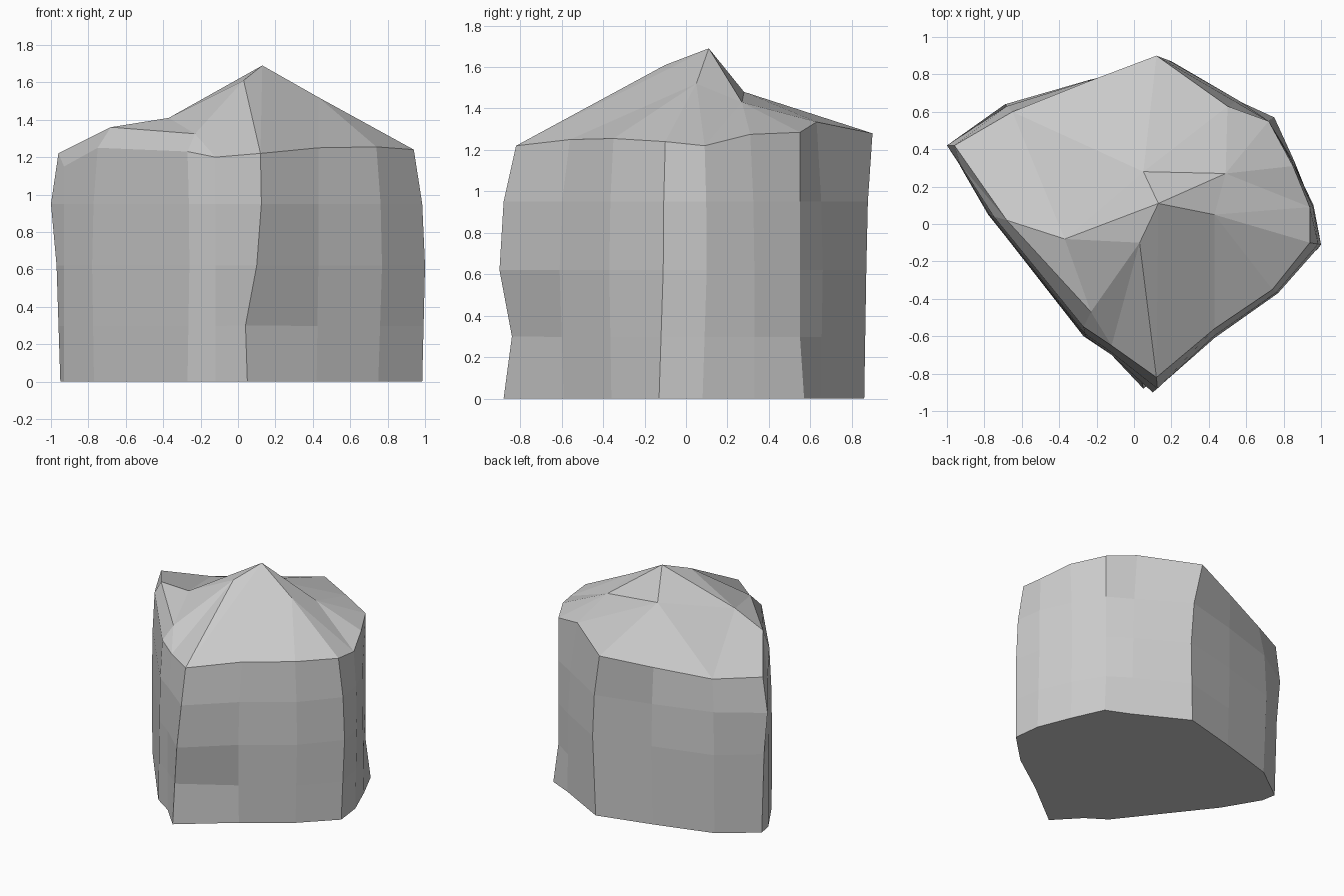
import bpy, bmesh
from mathutils import Vector

if "Cube" in bpy.data.objects:
    bpy.data.objects.remove(bpy.data.objects["Cube"])

# Outline columns, counter-clockwise from the front corner
base = [(.05, -.88), (.42, -.59), (.75, -.36), (.985, -.13), (.96, .08), (.86, .33),
        (.75, .57), (.57, .65), (.18, .86), (-.24, .75), (-.68, .62), (-.95, .42),
        (-.93, .31), (-.77, .04), (-.27, -.6), (-.12, -.7)]
belt = [(.10, -.9), (.43, -.61), (.77, -.37), (1.0, -.11), (.96, .1), (.85, .33),
        (.72, .55), (.56, .66), (.2, .87), (-.24, .77), (-.69, .64), (-.97, .42),
        (-.93, .31), (-.78, .05), (-.26, -.6), (-.12, -.7)]
rim = [(.12, -.82, 1.22), (.43, -.56, 1.25), (.74, -.35, 1.255), (.94, -.1, 1.24),
       (.94, .09, 1.22), (.85, .31, 1.275), (.72, .55, 1.285), (.5, .63, 1.335),
       (.12, .9, 1.28), (-.25, .76, 1.235), (-.65, .6, 1.19), (-.96, .42, 1.22),
       (-.93, .32, 1.15), (-.75, .04, 1.25), (-.27, -.55, 1.23), (-.12, -.65, 1.2)]
n = len(rim)

low = [Vector((*p, 0)) for p in base]
mid = [Vector((*p, .62)) for p in belt]
top = [Vector(p) for p in rim]
waist = [a.lerp(b, .48) for a, b in zip(low, mid)]
shoulder = [a.lerp(b, .25) for a, b in zip(mid, top)]
for p in shoulder:
    p.z = .95
# Uneven corners
waist[0] = Vector((.04, -.84, .3))
waist[6].xy = (.72, .55)
shoulder[0] = Vector((.125, -.88, .95))
shoulder[11].x = -1.0

bm = bmesh.new()
rings = [[bm.verts.new(p) for p in ring] for ring in (low, waist, mid, shoulder, top)]
bm.faces.new(rings[0][::-1])

# Side walls
for a, b in zip(rings, rings[1:]):
    for i in range(n):
        j = (i + 1) % n
        bm.faces.new((a[i], a[j], b[j], b[i]))

# Peaked top: peak P, ridge points, and the raised left lip A-C
v = dict(enumerate(rings[-1]))
for name, p in {"P": (.13, .11, 1.69), "F": (.03, -.1, 1.61), "R": (.43, .05, 1.52),
                "B": (.05, .28, 1.48), "L": (-.37, -.08, 1.41), "Q": (.49, .27, 1.43),
                "A": (-.68, .02, 1.36), "C": (-.23, -.47, 1.325)}.items():
    v[name] = bm.verts.new(p)
for f in [("P", "F", 0), ("P", 0, 1, "R"), ("R", 1, 2), ("R", 2, 3), ("R", 3, 4),
          ("P", "R", "Q"), ("R", 4, "Q"), ("Q", 4, 5), ("Q", 5, 6), ("Q", 6, 7),
          ("P", "Q", "B"), ("B", "Q", 7), ("B", 7, 8), ("B", 8, 9), ("B", 9, 10),
          ("P", "L", "F"), ("P", "B", "L"), ("B", 10, "L"), ("L", 10, "A"),
          (10, 11, "A"), (11, 12, "A"), (12, 13, "A"), ("A", 13, 14, "C"),
          ("L", "A", "C"), ("F", "L", "C"), ("F", "C", 15), ("C", 14, 15), ("F", 15, 0)]:
    bm.faces.new([v[k] for k in f])
bmesh.ops.recalc_face_normals(bm, faces=bm.faces[:])

# Flat-faced boulder
mesh = bpy.data.meshes.new("rock_pillar")
bm.to_mesh(mesh)
bm.free()
rock = bpy.data.objects.new("rock_pillar", mesh)
bpy.context.collection.objects.link(rock)
